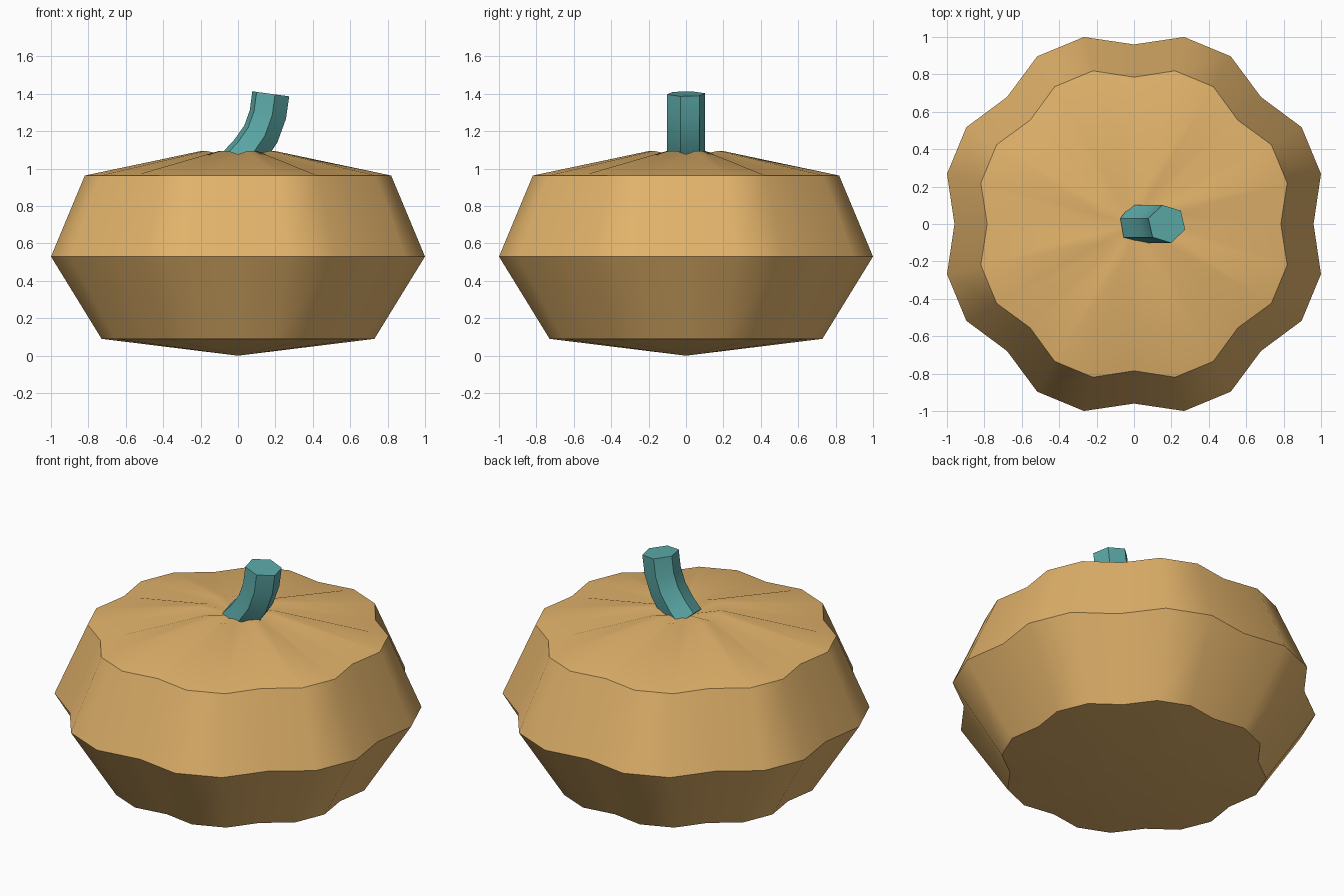
import bpy, bmesh, math
from mathutils import Vector

cube = bpy.data.objects.get("Cube")
if cube:
    bpy.data.objects.remove(cube)


def material(name, rgb):
    m = bpy.data.materials.new(name)
    m.use_nodes = True
    m.diffuse_color = (*rgb, 1)
    m.node_tree.nodes["Principled BSDF"].inputs["Base Color"].default_value = (*rgb, 1)
    return m


def bridge(bm, rings):
    for a, b in zip(rings, rings[1:]):
        n = len(a)
        for i in range(n):
            j = (i + 1) % n
            bm.faces.new((a[i], a[j], b[j], b[i]))


def finish(bm, name, mat, angle):
    bmesh.ops.recalc_face_normals(bm, faces=bm.faces)
    mesh = bpy.data.meshes.new(name)
    bm.to_mesh(mesh)
    bm.free()
    mesh.materials.append(mat)
    ob = bpy.data.objects.new(name, mesh)
    bpy.context.collection.objects.link(ob)
    bpy.ops.object.select_all(action="DESELECT")
    ob.select_set(True)
    bpy.context.view_layer.objects.active = ob
    bpy.ops.object.shade_smooth_by_angle(angle=math.radians(angle))


# Pumpkin body: eight lobes, every third point of a ring pulled into a groove
SEGMENTS = 24
profile = [  # lobe radius, groove radius, lobe height, groove height
    (0.755, 0.70, 0.09, 0.09),
    (1.035, 0.96, 0.53, 0.53),
    (0.848, 0.785, 0.963, 0.963),
    (0.20, 0.20, 1.095, 1.077),
]
bm = bmesh.new()
rings = []
for lobe_r, groove_r, lobe_z, groove_z in profile:
    ring = []
    for i in range(SEGMENTS):
        a = math.tau * i / SEGMENTS
        r, z = (groove_r, groove_z) if i % 3 == 0 else (lobe_r, lobe_z)
        ring.append(bm.verts.new((r * math.cos(a), r * math.sin(a), z)))
    rings.append(ring)
bridge(bm, rings)
for ring, z in ((rings[0], 0.0), (rings[-1], 1.06)):
    tip = bm.verts.new((0, 0, z))
    for i in range(SEGMENTS):
        bm.faces.new((ring[i], ring[(i + 1) % SEGMENTS], tip))
finish(bm, "pumpkin_body", material("pumpkin orange", (0.76, 0.45, 0.147)), 40)

# Curved six-sided stem swept along a leaning path
path = [Vector(p) for p in
        ((0.0, 0, 1.03), (0.06, 0, 1.095), (0.122, 0, 1.185), (0.16, 0, 1.29), (0.175, 0, 1.40))]
bm = bmesh.new()
rings = []
for k, p in enumerate(path):
    t = (path[min(k + 1, len(path) - 1)] - path[max(k - 1, 0)]).normalized()
    side = Vector((t.z, 0, -t.x))
    ring = []
    for i in range(6):
        a = math.radians(60 * i - 17)
        ring.append(bm.verts.new(p + 0.104 * (side * math.cos(a) + Vector((0, math.sin(a), 0)))))
    rings.append(ring)
bridge(bm, rings)
bm.faces.new(rings[0])
bm.faces.new(rings[-1])
finish(bm, "stem", material("stem teal", (0.107, 0.402, 0.392)), 40)
